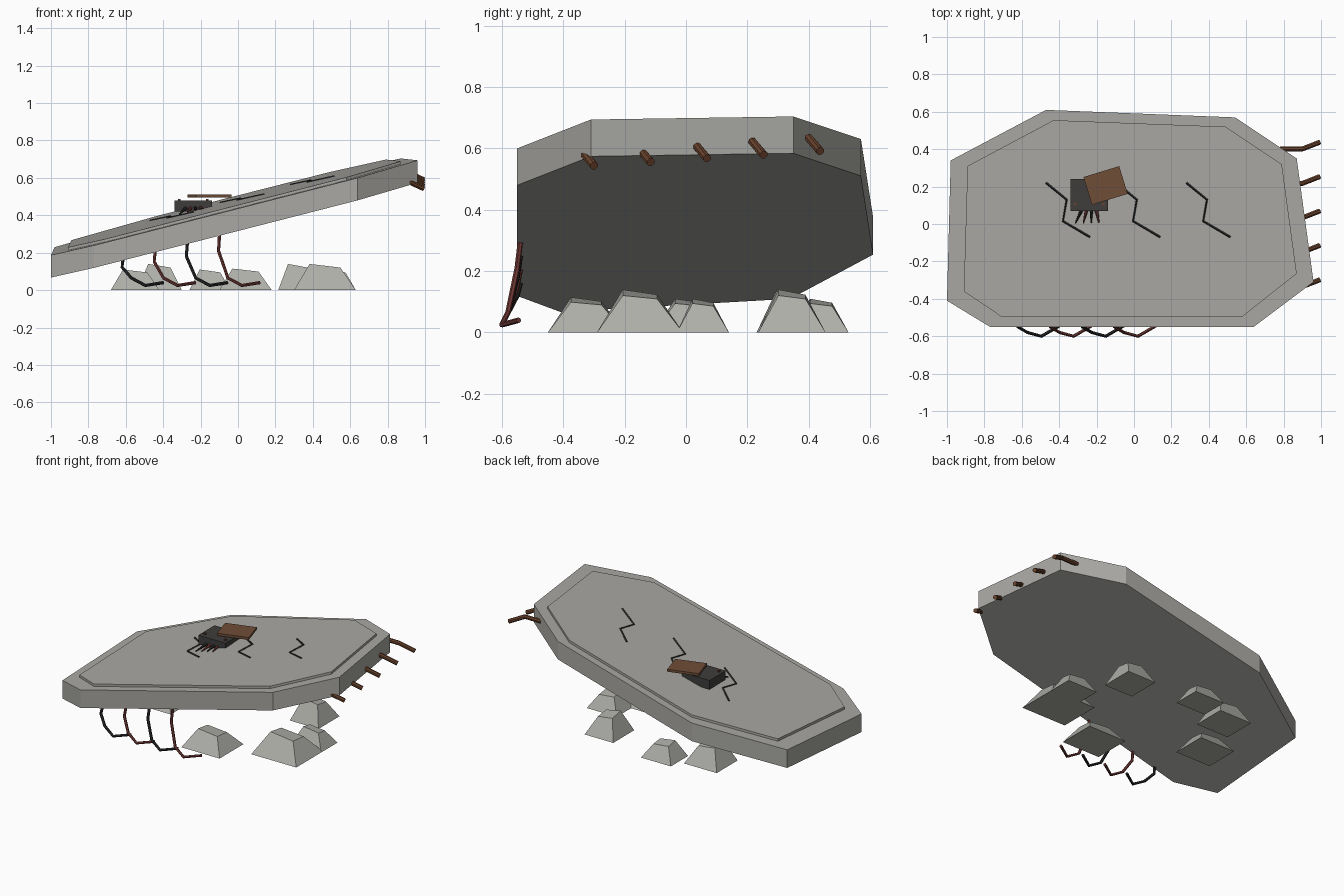
import bpy, bmesh, math
from mathutils import Vector

cube = bpy.data.objects.get("Cube")
if cube:
    bpy.data.objects.remove(cube, do_unlink=True)


def material(name, color):
    m = bpy.data.materials.new(name)
    m.use_nodes = True
    m.diffuse_color = (*color, 1)
    bsdf = m.node_tree.nodes["Principled BSDF"]
    bsdf.inputs["Base Color"].default_value = (*color, 1)
    bsdf.inputs["Roughness"].default_value = 0.9
    return m


concrete = material("concrete grey", (0.40, 0.395, 0.37))
rubble = material("rubble grey", (0.43, 0.43, 0.40))
charcoal = material("charcoal", (0.05, 0.048, 0.046))
black = material("cable black", (0.02, 0.02, 0.02))
red = material("cable red", (0.16, 0.04, 0.035))
rust = material("rusty brown", (0.14, 0.055, 0.025))
brown = material("cover brown", (0.16, 0.075, 0.038))


def add_object(name, bm, mat):
    bmesh.ops.recalc_face_normals(bm, faces=bm.faces)
    mesh = bpy.data.meshes.new(name)
    bm.to_mesh(mesh)
    bm.free()
    mesh.materials.append(mat)
    obj = bpy.data.objects.new(name, mesh)
    bpy.context.collection.objects.link(obj)
    return obj


def loft(name, bottom, top, mat):
    """Closed solid between two rings with matching corners."""
    bm = bmesh.new()
    low = [bm.verts.new(p) for p in bottom]
    high = [bm.verts.new(p) for p in top]
    bm.faces.new(low)
    bm.faces.new(high)
    n = len(low)
    for i in range(n):
        j = (i + 1) % n
        bm.faces.new((low[i], low[j], high[j], high[i]))
    return add_object(name, bm, mat)


def box(name, center, size, mat, turn=0):
    bm = bmesh.new()
    bmesh.ops.create_cube(bm, size=1)
    bmesh.ops.scale(bm, vec=size, verts=bm.verts)
    obj = add_object(name, bm, mat)
    obj.location = center
    obj.rotation_euler.z = turn
    return obj


def tube(name, points, radius, mat, sides=6, tip=1.0):
    """Faceted rod along a path, ending at radius * tip."""
    pts = [Vector(p) for p in points]
    bm = bmesh.new()
    rings = []
    for i, p in enumerate(pts):
        d = (pts[min(i + 1, len(pts) - 1)] - pts[max(i - 1, 0)]).normalized()
        side = d.cross(Vector((0.3, 1, 0.2))).normalized()
        up = side.cross(d)
        r = radius * (1 + (tip - 1) * i / (len(pts) - 1))
        angles = [2 * math.pi * k / sides for k in range(sides)]
        rings.append([bm.verts.new(p + r * (side * math.cos(a) + up * math.sin(a)))
                      for a in angles])
    for a, b in zip(rings, rings[1:]):
        for k in range(sides):
            j = (k + 1) % sides
            bm.faces.new((a[k], a[j], b[j], b[k]))
    bm.faces.new(rings[0])
    bm.faces.new(rings[-1])
    return add_object(name, bm, mat)


# Tilted slab and its raised inner layer
THICK, STEP = 0.12, 0.016


def underside(x, y):
    return 0.48 + 0.256 * (x - 0.64) + 0.05 * (y + 0.55)


def slab_ring(outline, lift):
    return [(x, y, underside(x, y) + lift) for x, y in outline]


outer = [(-1, -0.41), (-0.77, -0.55), (0.64, -0.55), (0.96, -0.31),
         (0.87, 0.35), (0.54, 0.57), (-0.47, 0.61), (-0.98, 0.34)]
inner = [(-0.91, -0.36), (-0.71, -0.495), (0.58, -0.495), (0.87, -0.265),
         (0.79, 0.32), (0.49, 0.52), (-0.43, 0.555), (-0.89, 0.31)]
loft("slab", slab_ring(outer, 0), slab_ring(outer, THICK), concrete)
loft("slab_top_layer", slab_ring(inner, THICK - 0.01),
     slab_ring(inner, THICK + STEP), concrete)

# Zigzag cracks on the top
for i in range(3):
    dx = 0.375 * i
    path = [(-0.47, 0.22), (-0.36, 0.13), (-0.38, 0.015), (-0.235, -0.07)]
    surface = slab_ring([(x + dx, y) for x, y in path], THICK + STEP)
    tube(f"crack_{i + 1}", surface, 0.006, black, 4)

# Control box with terminals, loose cover and short leads
box("control_box", (-0.24, 0.155, 0.45), (0.2, 0.17, 0.06), charcoal)
for i, x in enumerate((-0.315, -0.165)):
    box(f"terminal_{i + 1}", (x, 0.105, 0.483), (0.014, 0.014, 0.01), rust)
box("box_cover", (-0.152, 0.206, 0.503), (0.2, 0.155, 0.016), brown, math.radians(17))
for i in range(4):
    k = i - 1.5
    x, end = -0.24 + 0.025 * k, -0.25 + 0.042 * k
    tube(f"lead_{i + 1}", [(x, 0.08, 0.44), (end, 0.005, underside(end, 0) + THICK + 0.022)],
         0.011, red if i % 2 else black, 6, 0.3)

# Cables hanging under the front edge
for i in range(4):
    x = -0.62 + 0.172 * i
    root = underside(x, -0.545)
    bend = root - 0.035 - 0.015 * i
    tube(f"hanging_cable_{i + 1}",
         [(x + 0.005, -0.54, root + 0.005), (x, -0.55, bend), (x + 0.05, -0.58, 0.065),
          (x + 0.125, -0.6, 0.025), (x + 0.22, -0.545, 0.04)],
         0.009, red if i % 2 else black)

# Bent reinforcing rods at the raised end
for i in range(5):
    y = -0.335 + 0.184 * i
    z = 0.585 + 0.012 * i
    tube(f"reinforcing_rod_{i + 1}",
         [(0.78, y, z), (0.9, y, z), (0.992, y + 0.036, z - 0.042)], 0.014, rust, 8)

# Rubble on the ground: centre, base size, height
rocks = [(0.04, -0.325, 0.28, 0.25, 0.115), (0.465, -0.15, 0.33, 0.28, 0.14),
         (0.52, 0.055, 0.22, 0.17, 0.11), (0.32, 0.345, 0.21, 0.22, 0.14),
         (-0.15, 0.44, 0.22, 0.18, 0.11), (-0.42, 0.34, 0.24, 0.22, 0.14),
         (-0.55, 0.01, 0.26, 0.23, 0.11)]
corners = [(-1, -1), (1, -1), (1, 1), (-1, 1)]
slopes = [1, 0.86, 0.78, 0.88]
for i, (x, y, w, d, h) in enumerate(rocks):
    base = [(x + cx * w / 2, y + cy * d / 2, 0) for cx, cy in corners]
    crown = [(x + cx * w * 0.25, y + cy * d * 0.2, h * s)
             for (cx, cy), s in zip(corners, slopes)]
    loft(f"rubble_{i + 1}", base, crown, rubble)
